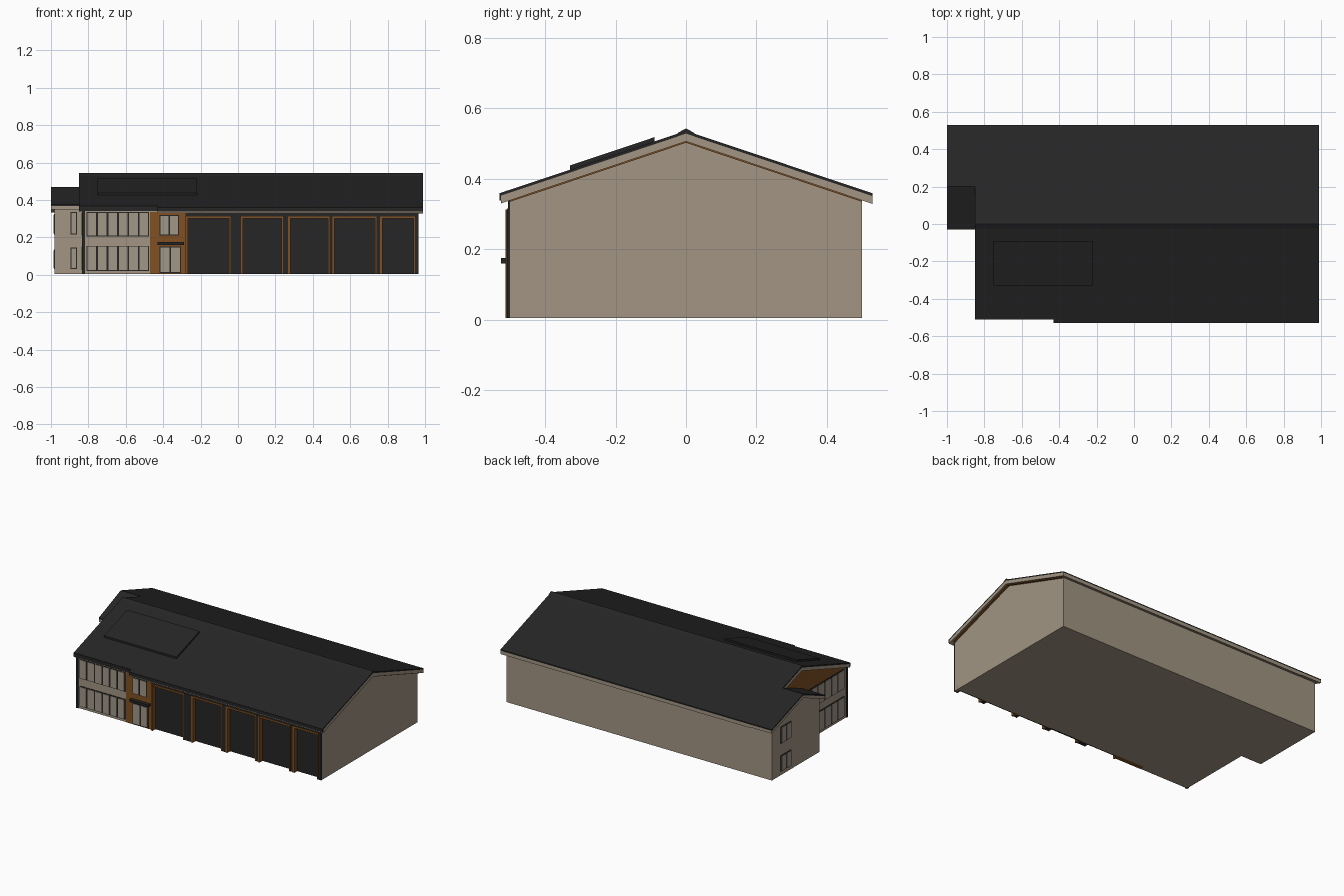
import bpy, bmesh

cube = bpy.data.objects.get("Cube")
if cube:
    bpy.data.objects.remove(cube, do_unlink=True)


def material(name, rgb):
    m = bpy.data.materials.new(name)
    m.use_nodes = True
    m.diffuse_color = (*rgb, 1)
    m.node_tree.nodes["Principled BSDF"].inputs["Base Color"].default_value = (*rgb, 1)
    return m


BEIGE = material("beige render", (0.36, 0.30, 0.225))
DARK = material("charcoal", (0.019, 0.019, 0.019))
WOOD = material("brown timber", (0.22, 0.08, 0.016))
GLASS = material("pale pane", (0.36, 0.31, 0.25))


def prism(name, profile, x0, x1, mat):
    """Extrude a (y, z) profile along x."""
    bm = bmesh.new()
    ends = [[bm.verts.new((x, y, z)) for y, z in profile] for x in (x0, x1)]
    bm.faces.new(ends[0])
    bm.faces.new(ends[1])
    n = len(profile)
    for i in range(n):
        j = (i + 1) % n
        bm.faces.new((ends[0][i], ends[0][j], ends[1][j], ends[1][i]))
    bmesh.ops.recalc_face_normals(bm, faces=bm.faces)
    me = bpy.data.meshes.new(name)
    bm.to_mesh(me)
    bm.free()
    me.materials.append(mat)
    ob = bpy.data.objects.new(name, me)
    bpy.context.collection.objects.link(ob)
    return ob


def box(name, x0, x1, y0, y1, z0, z1, mat):
    return prism(name, [(y0, z0), (y1, z0), (y1, z1), (y0, z1)], x0, x1, mat)


def slope(name, a, b, thick, x0, x1, mat, lift=0):
    """Sloping slab whose top edge runs from a to b in (y, z)."""
    top = [(y, z + lift) for y, z in (a, b)]
    return prism(name, top + [(y, z - thick) for y, z in reversed(top)], x0, x1, mat)


def window(name, side, plane, u0, u1, z0, z1, panes):
    """Dark frame with pale panes on a wall facing the front (-y) or the end (-x)."""
    def plate(label, a, b, c, d, depth, mat):
        if side == "front":
            box(label, a, b, plane - depth, plane + 0.004, c, d, mat)
        else:
            box(label, plane - depth, plane + 0.004, a, b, c, d, mat)
    plate(name + "_frame", u0, u1, z0, z1, 0.003, DARK)
    step = (u1 - u0) / panes
    gap = 0.005
    for i in range(panes):
        u = u0 + i * step
        plate(f"{name}_pane_{i + 1}", u + gap, u + step - gap,
              z0 + gap, z1 - gap, 0.006, GLASS)


BASE, EAVE, PEAK = 0.005, 0.34, 0.51
PITCH = 0.335
RIDGE = 0.536


def roof_z(y):
    return RIDGE - PITCH * abs(y)


def gable(front):
    return [(front, BASE), (0.5, BASE), (0.5, EAVE), (0, PEAK), (front, PEAK + 0.34 * front)]


# Walls
prism("main_hall", gable(-0.475), -0.83, 0.95, BEIGE)
prism("right_end_wall", gable(-0.5), 0.95, 0.965, BEIGE)
prism("side_wing", [(0, BASE), (0.5, BASE), (0.5, EAVE), (0.2, 0.44), (0, 0.36)],
      -0.98, -0.82, BEIGE)
box("office_front", -0.83, -0.47, -0.5, -0.47, BASE, EAVE, BEIGE)
box("entrance_front", -0.47, -0.28, -0.502, -0.47, BASE, EAVE, WOOD)
prism("left_gable_boarding", [(-0.5, EAVE), (0.5, EAVE), (0, PEAK)], -0.836, -0.825, WOOD)

# Roof: pale deck with a dark covering
deck = 0.022
cover = 0.008
ridge = (0, RIDGE)
for name, y, x0, x1 in (("front_roof", -0.525, -0.43, 0.99),
                        ("front_roof_over_offices", -0.505, -0.85, -0.43),
                        ("back_roof", 0.53, -0.85, 0.99)):
    eave = (y, roof_z(y))
    slope(name + "_deck", eave, ridge, deck, x0, x1, BEIGE, -cover)
    slope(name + "_cover", eave, ridge, cover, x0, x1, DARK)
wing_ridge = (0.2, roof_z(0.2))
for name, eave in (("wing_back_roof", (0.53, roof_z(0.53))), ("wing_front_roof", (-0.03, 0.375))):
    slope(name + "_deck", eave, wing_ridge, 0.018, -1, -0.84, BEIGE, -cover)
    slope(name + "_cover", eave, wing_ridge, cover, -1, -0.84, DARK)
prism("ridge_cap", [(-0.025, 0.529), (0, 0.543), (0.025, 0.529), (0, 0.525)], -0.85, 0.99, DARK)
for y, label in ((-0.5, "front"), (0.5, "back")):
    slope(f"right_{label}_rake_soffit", (y, roof_z(y)), ridge, 0.004, 0.96, 0.98, WOOD, -0.03)
box("front_gutter", -0.43, 0.99, -0.53, -0.518, 0.338, 0.36, DARK)
box("office_gutter", -0.85, -0.43, -0.51, -0.498, 0.342, 0.366, DARK)

# Roof panel array
slope("solar_panels", (-0.33, roof_z(-0.33)), (-0.09, roof_z(-0.09)), 0.012,
      -0.75, -0.22, DARK, 0.012)

# Vehicle bays: dark doors set back between posts with timber linings
doors = [(-0.28, -0.04), (0.015, 0.24), (0.268, 0.488), (0.505, 0.74), (0.76, 0.945)]
door_top = 0.312
box("bay_beam", -0.28, 0.965, -0.506, -0.47, door_top, 0.35, DARK)
for i, (a, b) in enumerate(doors):
    n = i + 1
    box(f"bay_door_{n}", a, b, -0.482, -0.47, BASE, door_top, DARK)
    box(f"bay_left_lining_{n}", a, a + 0.012, -0.512, -0.47, BASE, door_top, WOOD)
    box(f"bay_right_lining_{n}", b - 0.008, b, -0.51, -0.47, BASE, door_top, WOOD)
    box(f"bay_header_{n}", a, b, -0.51, -0.47, door_top - 0.012, door_top, WOOD)
    end = doors[n][0] if n < len(doors) else 0.965
    box(f"bay_post_{n}", b, end, -0.508, -0.47, BASE, door_top, DARK)

# Office windows, entrance door and canopy
for level, (z0, z1) in (("lower", (0.02, 0.155)), ("upper", (0.205, 0.335))):
    window(f"office_{level}_window", "front", -0.5, -0.81, -0.475, z0, z1, 6)
    window(f"office_side_{level}_window", "end", -0.83, -0.47, -0.05, z0, z1, 6)
window("entrance_upper_window", "front", -0.502, -0.42, -0.315, 0.21, 0.32, 2)
window("entrance_door", "front", -0.502, -0.42, -0.305, 0.01, 0.15, 2)
box("entrance_canopy", -0.43, -0.29, -0.525, -0.5, 0.16, 0.175, DARK)
box("office_corner_post", -0.835, -0.818, -0.506, -0.49, BASE, EAVE, DARK)

# Wing windows, front and end
for level, (z0, z1) in (("lower", (0.03, 0.145)), ("upper", (0.215, 0.335))):
    window(f"wing_front_{level}_window", "front", 0, -0.895, -0.862, z0, z1, 1)
    window(f"wing_end_{level}_window", "end", -0.98, 0.3, 0.41, z0, z1 - 0.01, 2)
